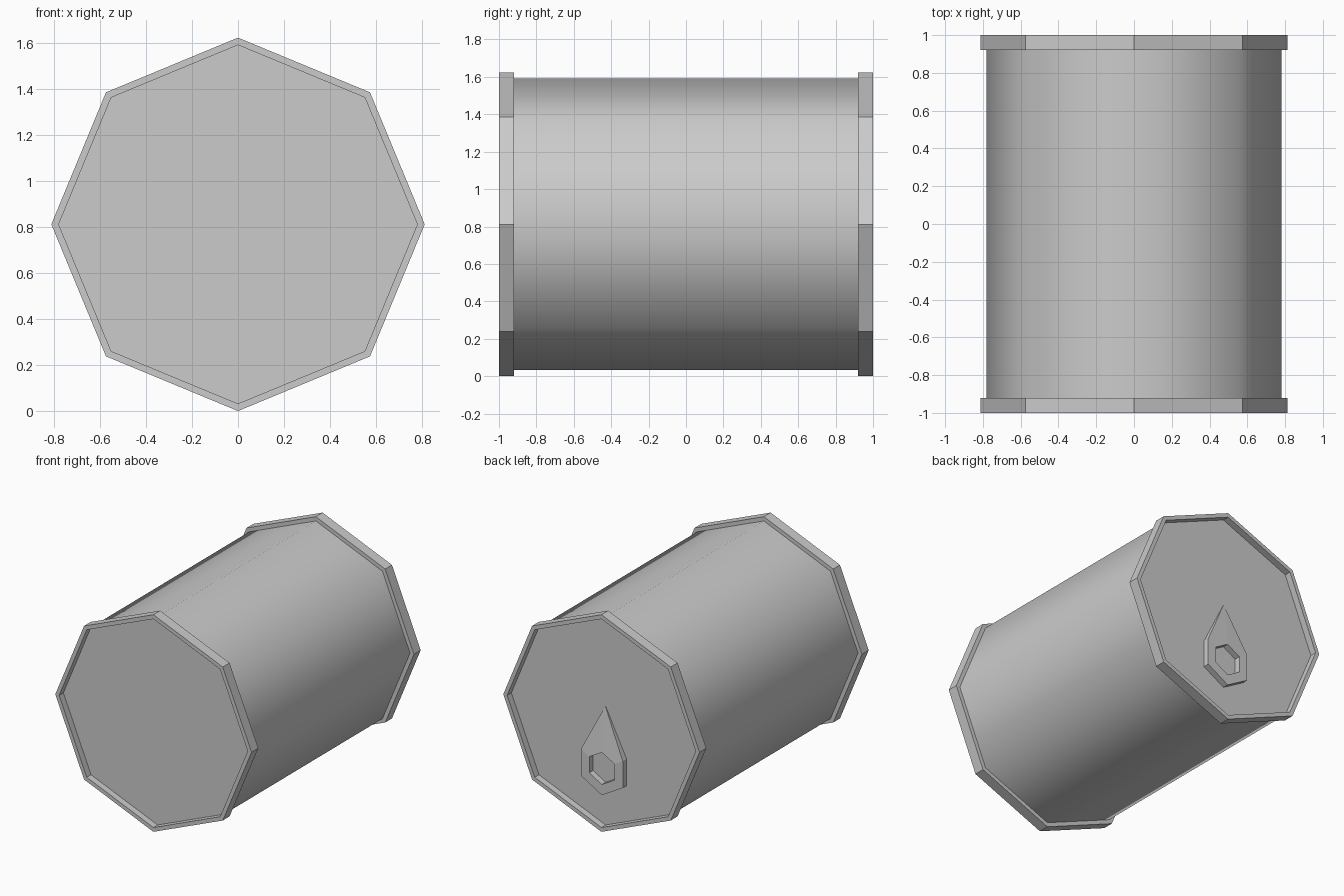
import bpy, bmesh
from math import sin, cos, pi

cube = bpy.data.objects.get("Cube")
if cube:
    bpy.data.objects.remove(cube, do_unlink=True)

SIDES = 8
R_OUT, R_BODY = 0.812, 0.78
HALF, RIM_IN, LID = 1.0, 0.92, 0.95
CENTRE = R_OUT

metal = bpy.data.materials.new("plain_grey_metal")
metal.use_nodes = True
grey = (0.6, 0.6, 0.6, 1)
metal.diffuse_color = grey
metal.node_tree.nodes["Principled BSDF"].inputs["Base Color"].default_value = grey


def finish(bm, name, smooth=False):
    bmesh.ops.recalc_face_normals(bm, faces=bm.faces)
    mesh = bpy.data.meshes.new(name)
    for f in bm.faces:
        f.smooth = smooth
    bm.to_mesh(mesh)
    bm.free()
    mesh.materials.append(metal)
    obj = bpy.data.objects.new(name, mesh)
    bpy.context.collection.objects.link(obj)
    return obj


def polygon(bm, radius, y, sides=SIDES, z=CENTRE):
    """Ring of vertices around the y axis with a corner at the top."""
    return [bm.verts.new((radius * sin(2 * pi * i / sides), y,
                          z + radius * cos(2 * pi * i / sides)))
            for i in range(sides)]


def bridge(bm, a, b):
    n = len(a)
    for i in range(n):
        j = (i + 1) % n
        bm.faces.new((a[i], a[j], b[j], b[i]))


# Body: smooth shaded octagonal tube
bm = bmesh.new()
bridge(bm, polygon(bm, R_BODY, -RIM_IN), polygon(bm, R_BODY, RIM_IN))
finish(bm, "can_body", smooth=True)

# Raised rims and recessed lids at both ends
for side, label in ((-1, "front"), (1, "back")):
    bm = bmesh.new()
    profile = [(R_BODY, RIM_IN), (R_OUT, RIM_IN), (R_OUT, HALF), (R_BODY, HALF)]
    rings = [polygon(bm, r, side * y) for r, y in profile]
    for k in range(4):
        bridge(bm, rings[k], rings[(k + 1) % 4])
    finish(bm, label + "_rim")

    bm = bmesh.new()
    lid = bm.faces.new(polygon(bm, R_BODY, side * LID))
    lid.normal_update()
    if lid.normal.y * side < 0:
        lid.normal_flip()
    mesh = bpy.data.meshes.new(label + "_lid")
    bm.to_mesh(mesh)
    bm.free()
    mesh.materials.append(metal)
    bpy.context.collection.objects.link(bpy.data.objects.new(label + "_lid", mesh))

# Pull tab: hexagonal ring whose top corner is drawn out to a thin point
bm = bmesh.new()
TAB_Z, TAB_T = CENTRE - 0.34, 0.045
loops = [polygon(bm, r, y, 6, TAB_Z) for r, y in
         ((0.2, LID), (0.2, LID + TAB_T), (0.12, LID + TAB_T), (0.12, LID))]
for k in range(4):
    bridge(bm, loops[k], loops[(k + 1) % 4])
for loop in loops[:2]:
    loop[0].co.z = CENTRE + 0.11
loops[1][0].co.y = LID + 0.003
finish(bm, "pull_tab")
